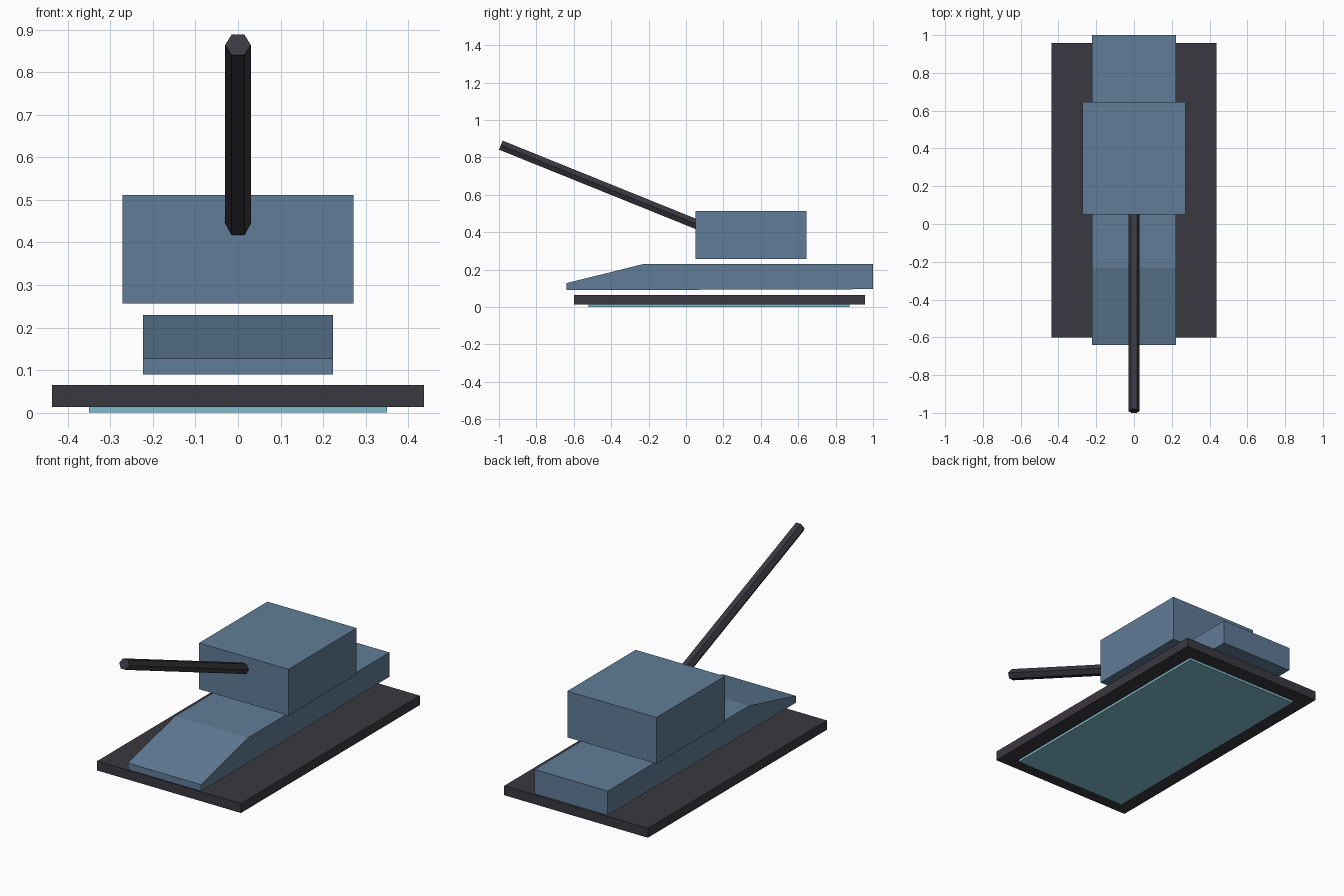
import bpy
import bmesh
from mathutils import Vector

cube = bpy.data.objects.get("Cube")
if cube:
    bpy.data.objects.remove(cube, do_unlink=True)


def material(name, rgb):
    mat = bpy.data.materials.new(name)
    mat.use_nodes = True
    mat.diffuse_color = (*rgb, 1)
    mat.node_tree.nodes["Principled BSDF"].inputs["Base Color"].default_value = (*rgb, 1)
    return mat


blue = material("steel blue", (0.117, 0.202, 0.309))
dark = material("dark grey", (0.042, 0.040, 0.050))
teal = material("light teal", (0.209, 0.515, 0.611))


def extrude_profile(name, profile, half_width, mat):
    """Sweep a side profile of (y, z) points across the width."""
    bm = bmesh.new()
    face = bm.faces.new([bm.verts.new((-half_width, y, z)) for y, z in profile])
    result = bmesh.ops.extrude_face_region(bm, geom=[face])
    moved = [v for v in result["geom"] if isinstance(v, bmesh.types.BMVert)]
    bmesh.ops.translate(bm, verts=moved, vec=(2 * half_width, 0, 0))
    bmesh.ops.recalc_face_normals(bm, faces=bm.faces)
    mesh = bpy.data.meshes.new(name)
    bm.to_mesh(mesh)
    bm.free()
    mesh.materials.append(mat)
    obj = bpy.data.objects.new(name, mesh)
    bpy.context.collection.objects.link(obj)
    return obj


def box(name, half_width, y0, y1, z0, z1, mat):
    return extrude_profile(name, [(y0, z0), (y1, z0), (y1, z1), (y0, z1)], half_width, mat)


# Hover base with a glowing plate underneath
box("hover_plate", 0.35, -0.52, 0.875, 0, 0.02, teal)
box("base_slab", 0.438, -0.6, 0.957, 0.013, 0.065, dark)

# Hull with a sloped nose
hull_side = [(-0.64, 0.09), (-0.53, 0.09), (1.0, 0.095),
             (1.0, 0.229), (-0.23, 0.229), (-0.64, 0.127)]
extrude_profile("hull", hull_side, 0.223, blue)

# Turret block
box("turret", 0.272, 0.05, 0.645, 0.257, 0.512, blue)

# Raised six-sided gun barrel, starting just inside the turret
start, tip = Vector((0, 0.07, 0.437)), Vector((0, -0.99, 0.865))
axis = tip - start
bpy.ops.mesh.primitive_cylinder_add(vertices=6, radius=0.03, depth=axis.length,
                                    location=(start + tip) / 2)
barrel = bpy.context.object
barrel.name = "gun_barrel"
barrel.rotation_euler = (Vector((0, 0, 1)).angle(axis), 0, 0)
# Turn the section so that two corners point sideways
for v in barrel.data.vertices:
    v.co.x, v.co.y = v.co.y, -v.co.x
barrel.data.materials.append(dark)
